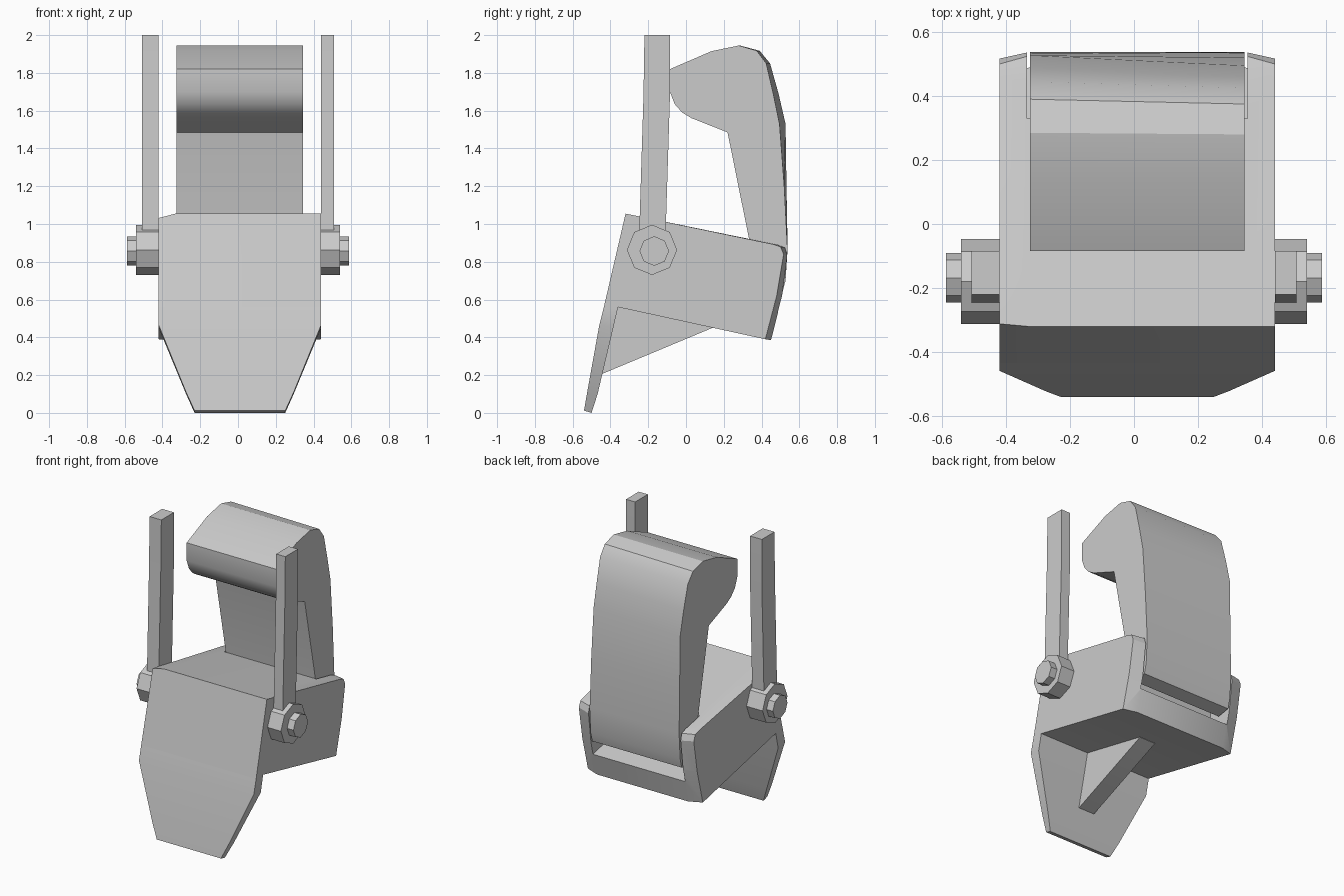
import bpy, bmesh, math

if "Cube" in bpy.data.objects:
    bpy.data.objects.remove(bpy.data.objects["Cube"])

CX = 0.01  # the block sits very slightly off centre


def loft(name, sections, smooth=True):
    """Skin a list of equal-length point rings and cap both ends."""
    bm = bmesh.new()
    rings = [[bm.verts.new(p) for p in s] for s in sections]
    n = len(rings[0])
    for a, b in zip(rings, rings[1:]):
        for i in range(n):
            j = (i + 1) % n
            bm.faces.new((a[i], a[j], b[j], b[i]))
    bm.faces.new(rings[0])
    bm.faces.new(rings[-1])
    bmesh.ops.recalc_face_normals(bm, faces=bm.faces)
    me = bpy.data.meshes.new(name)
    bm.to_mesh(me)
    bm.free()
    ob = bpy.data.objects.new(name, me)
    bpy.context.collection.objects.link(ob)
    if smooth:
        soften(ob)
    return ob


def activate(ob):
    bpy.ops.object.select_all(action='DESELECT')
    ob.select_set(True)
    bpy.context.view_layer.objects.active = ob


def soften(ob):
    activate(ob)
    bpy.ops.object.shade_smooth_by_angle(angle=math.radians(25))


def at_x(x, profile):
    return [(x, y, z) for y, z in profile]


def prism(name, x0, x1, profile, smooth=True):
    return loft(name, [at_x(x0, profile), at_x(x1, profile)], smooth)


def octagon(y, z, r):
    return [(y + r * math.cos(k * math.pi / 4), z + r * math.sin(k * math.pi / 4))
            for k in range(8)]


# Main block: back edge bulges slightly towards the middle
front = [(-0.36, 0.56), (-0.435, 0.56), (-0.32, 1.055)]
low_front = [(-0.36, 0.56), (-0.435, 0.56), (-0.312, 1.032)]
outer = [(0.46, 0.893), (0.50, 0.88), (0.517, 0.84), (0.48, 0.62), (0.42, 0.39)]
inner = [(0.485, 0.89), (0.525, 0.875), (0.537, 0.83), (0.51, 0.62), (0.45, 0.385)]
block = loft("main_block", [at_x(CX - 0.43, low_front + outer),
                            at_x(CX - 0.34, front + inner),
                            at_x(CX + 0.34, front + inner),
                            at_x(CX + 0.43, front + outer)], smooth=False)

# Slot at the back that receives the arm
cutter = prism("slot_cutter", CX - 0.345, CX + 0.345,
               [(0.33, 1.2), (0.65, 1.2), (0.65, 0.50), (0.33, 0.57)], smooth=False)
cutter.hide_render = True
mod = block.modifiers.new("slot", 'BOOLEAN')
mod.operation = 'DIFFERENCE'
mod.object = cutter
activate(block)
bpy.ops.object.modifier_apply(modifier="slot")
bpy.data.objects.remove(cutter)
soften(block)

# Front plate tapering down to the toe: z front, z back, y front, y back, half width
rows = [(0.56, 0.56, -0.435, -0.36, 0.43), (0.465, 0.45, -0.459, -0.385, 0.43),
        (0.11, 0.10, -0.523, -0.468, 0.285), (0.012, 0.0, -0.54, -0.50, 0.24)]
loft("front_plate", [[(CX - w, yf, zf), (CX + w, yf, zf), (CX + w, yb, zb), (CX - w, yb, zb)]
                     for zf, zb, yf, yb, w in rows])

# Triangular rib bracing plate and block
prism("support_rib", CX - 0.06, CX + 0.06,
      [(-0.46, 0.205), (-0.435, 0.21), (0.14, 0.45), (0.14, 0.47), (-0.36, 0.58), (-0.40, 0.5)])

# Hooked arm: the right side of its back is set slightly forward
arm_front = [(0.42, 0.62), (0.35, 0.68), (0.337, 0.905), (0.22, 1.485), (0.03, 1.56),
             (-0.02, 1.59), (-0.06, 1.635), (-0.085, 1.70), (-0.085, 1.82), (0.135, 1.915)]
back_left = [(0.285, 1.945), (0.39, 1.917), (0.445, 1.85), (0.49, 1.69), (0.527, 1.53),
             (0.532, 1.2), (0.538, 0.87), (0.527, 0.70), (0.51, 0.635)]
back_right = [(0.28, 1.945), (0.375, 1.917), (0.425, 1.85), (0.462, 1.69), (0.495, 1.53),
              (0.52, 1.2), (0.537, 0.87), (0.527, 0.70), (0.51, 0.635)]
loft("hooked_arm", [at_x(CX - 0.335, arm_front + back_left),
                    at_x(CX + 0.335, arm_front + back_right)])

# Upright bar, nut and bolt end on each side
bar = [(-0.22, 2.0), (-0.085, 2.0), (-0.085, 1.68), (-0.11, 0.88), (-0.25, 0.88), (-0.225, 1.68)]
for side, s in (("left", -1), ("right", 1)):
    face = CX + s * 0.43
    prism("upright_bar_" + side, face, s * 0.508, bar)
    prism("nut_" + side, face - s * 0.02, s * 0.54, octagon(-0.18, 0.863, 0.133))
    prism("bolt_end_" + side, s * 0.50, s * 0.587, octagon(-0.168, 0.857, 0.078))
